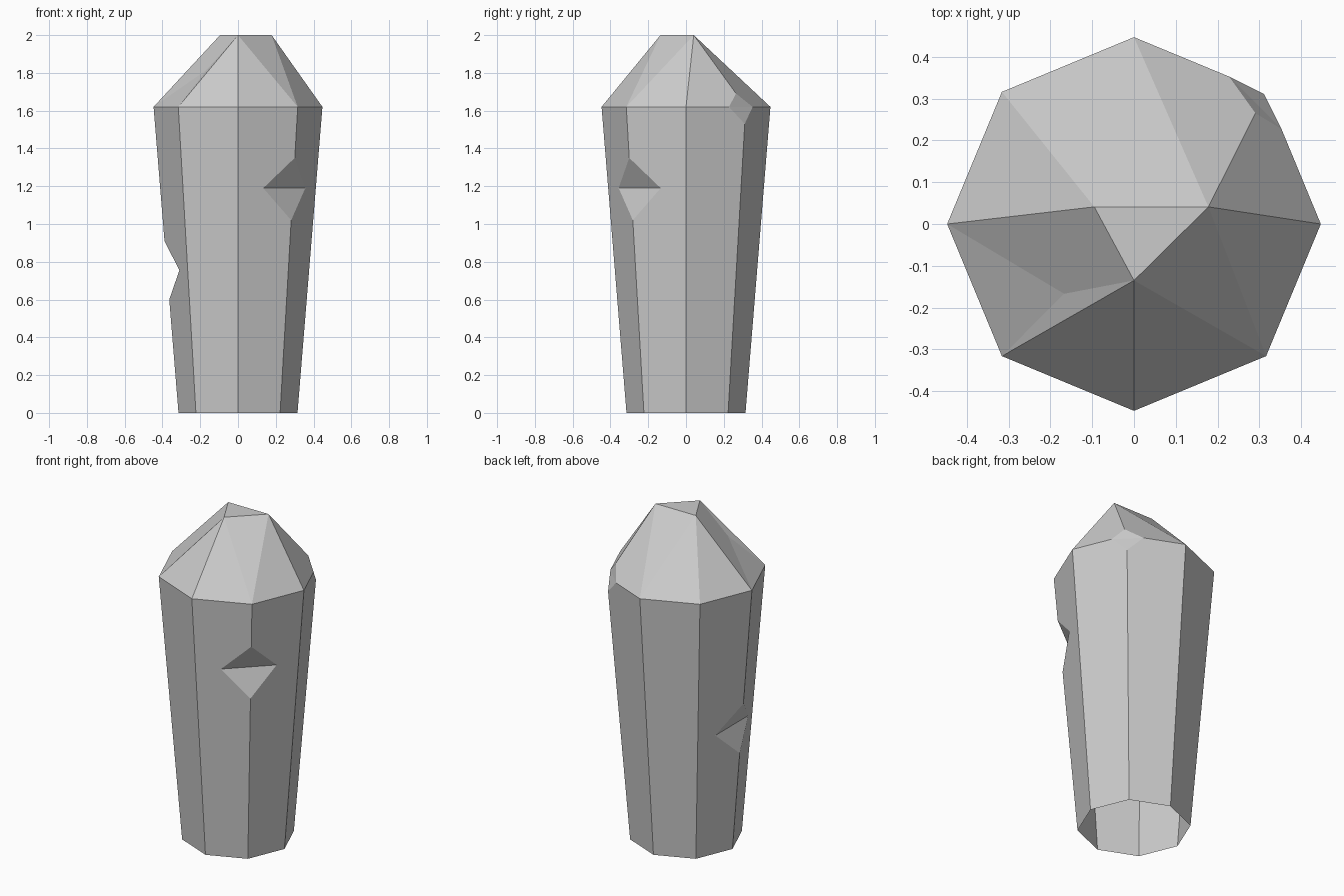
import bpy, bmesh, math
from mathutils import Vector

if "Cube" in bpy.data.objects:
    bpy.data.objects.remove(bpy.data.objects["Cube"])

N, R_BASE, R_TOP, Z_TOP = 8, 0.315, 0.447, 1.62


def rim(k, z):
    """Point on upright edge k of the tapered eight-sided shaft."""
    r = R_BASE + (R_TOP - R_BASE) * z / Z_TOP
    a = math.tau * k / N
    return Vector((r * math.cos(a), r * math.sin(a), z))


bm = bmesh.new()
base = [bm.verts.new(rim(k, 0)) for k in range(N)]
ring = {k: bm.verts.new(rim(k, Z_TOP)) for k in range(N) if k != 1}

# Wedge notches cut across two upright edges: edge -> (low, mid, high, share of side)
notches = {}
for k, (low, mid, high, t) in {7: (1.02, 1.19, 1.35, 0.54),
                               4: (0.60, 0.755, 0.91, 0.60)}.items():
    b, h = bm.verts.new(rim(k, low)), bm.verts.new(rim(k, high))
    before = bm.verts.new(rim(k, mid).lerp(rim(k - 1, mid), t))
    after = bm.verts.new(rim(k, mid).lerp(rim(k + 1, mid), t))
    notches[k] = (b, before, after, h)
    bm.faces.new((b, after, before))
    bm.faces.new((h, before, after))

# Slanted tip and the dent below it
A, B, C, D = [bm.verts.new(p) for p in (
    (-0.095, 0.041, 2), (0.178, 0.041, 2), (0, -0.135, 2), (-0.167, -0.167, 1.815))]

# Chipped shoulder corner on edge 1
corner = rim(1, Z_TOP)
c_before = bm.verts.new(corner.lerp(rim(0, Z_TOP), 0.28))
c_after = bm.verts.new(corner.lerp(rim(2, Z_TOP), 0.28))
c_up = bm.verts.new(corner.lerp(B.co, 0.185))
c_down = bm.verts.new(rim(1, 1.53))
bm.faces.new((c_before, c_after, c_up))
bm.faces.new((c_after, c_before, c_down))


def edge_path(k, after):
    """Boundary of shaft edge k, bottom to top, seen from one of its sides."""
    path = [base[k]]
    if k in notches:
        b, s_before, s_after, h = notches[k]
        path += [b, s_after if after else s_before, h]
    if k == 1:
        return path + [c_down, c_after if after else c_before]
    return path + [ring[k]]


# Shaft sides (open underneath)
for k in range(N):
    right = edge_path((k + 1) % N, False)
    left = edge_path(k, True)
    bm.faces.new(right + left[::-1])

# Faceted cap
for k, tip in {2: A, 3: A, 4: D, 5: C, 6: C, 7: B}.items():
    bm.faces.new((ring[k], ring[(k + 1) % N], tip))
for face in ((ring[0], c_before, c_up, B), (c_after, ring[2], B, c_up),
             (ring[2], A, B), (ring[7], B, C), (ring[4], D, A),
             (ring[5], C, D), (A, D, C), (A, C, B)):
    bm.faces.new(face)

bmesh.ops.recalc_face_normals(bm, faces=bm.faces[:])
mesh = bpy.data.meshes.new("crystal")
bm.to_mesh(mesh)
bm.free()
bpy.context.collection.objects.link(bpy.data.objects.new("crystal", mesh))
